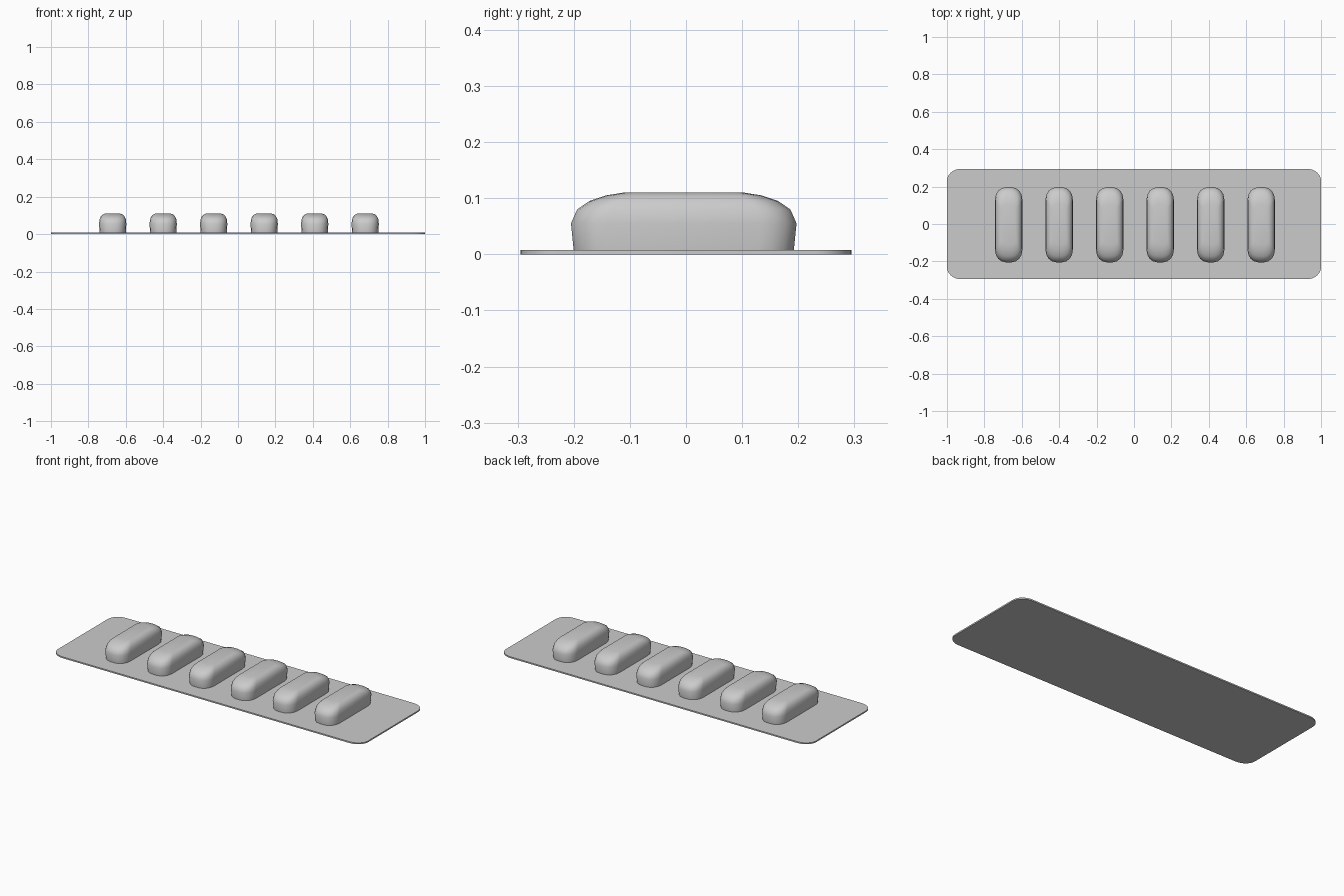
import bpy, bmesh
from math import cos, sin, pi

cube = bpy.data.objects.get("Cube")
if cube:
    bpy.data.objects.remove(cube, do_unlink=True)

grey = bpy.data.materials.new("light grey")
grey.use_nodes = True
grey.diffuse_color = (0.6, 0.6, 0.6, 1)
grey.node_tree.nodes["Principled BSDF"].inputs["Base Color"].default_value = (0.6, 0.6, 0.6, 1)


def rounded_outline(w, l, rx, ry, steps):
    """Counter-clockwise rounded rectangle with elliptical corners."""
    points = []
    for q, (sx, sy) in enumerate([(1, 1), (-1, 1), (-1, -1), (1, -1)]):
        for i in range(steps + 1):
            a = (q + i / steps) * pi / 2
            points.append((sx * (w - rx) + rx * cos(a), sy * (l - ry) + ry * sin(a)))
    return points


def loft(name, rings, location, angle):
    """Join stacked (z, outline) rings into a closed solid."""
    bm = bmesh.new()
    loops = [[bm.verts.new((x, y, z)) for x, y in outline] for z, outline in rings]
    n = len(loops[0])
    for low, high in zip(loops, loops[1:]):
        for i in range(n):
            j = (i + 1) % n
            bm.faces.new((low[i], low[j], high[j], high[i]))
    bm.faces.new(loops[0][::-1])
    bm.faces.new(loops[-1])
    mesh = bpy.data.meshes.new(name)
    bm.to_mesh(mesh)
    bm.free()
    mesh.materials.append(grey)
    obj = bpy.data.objects.new(name, mesh)
    obj.location = location
    bpy.context.collection.objects.link(obj)
    bpy.ops.object.select_all(action="DESELECT")
    obj.select_set(True)
    bpy.context.view_layer.objects.active = obj
    bpy.ops.object.shade_smooth_by_angle(angle=angle)
    return obj


# Thin backing sheet with rounded corners
sheet = rounded_outline(1.0, 0.295, 0.075, 0.065, 8)
loft("backing_sheet", [(0, sheet), (0.008, sheet)], (0, 0, 0), 0.5)

# Row of six domed blisters: height, half width, half length, end depth
profile = [
    (0.006, 0.070, 0.196, 0.065),
    (0.055, 0.073, 0.201, 0.065),
    (0.080, 0.070, 0.190, 0.062),
    (0.095, 0.063, 0.168, 0.052),
    (0.105, 0.053, 0.138, 0.036),
    (0.110, 0.040, 0.107, 0.020),
]
rings = [(z, rounded_outline(w, l, w * 0.8, depth, 4)) for z, w, l, depth in profile]
for k in range(6):
    loft(f"blister_{k + 1}", rings, (-0.67 + 0.27 * k, -0.004, 0), 0.9)
